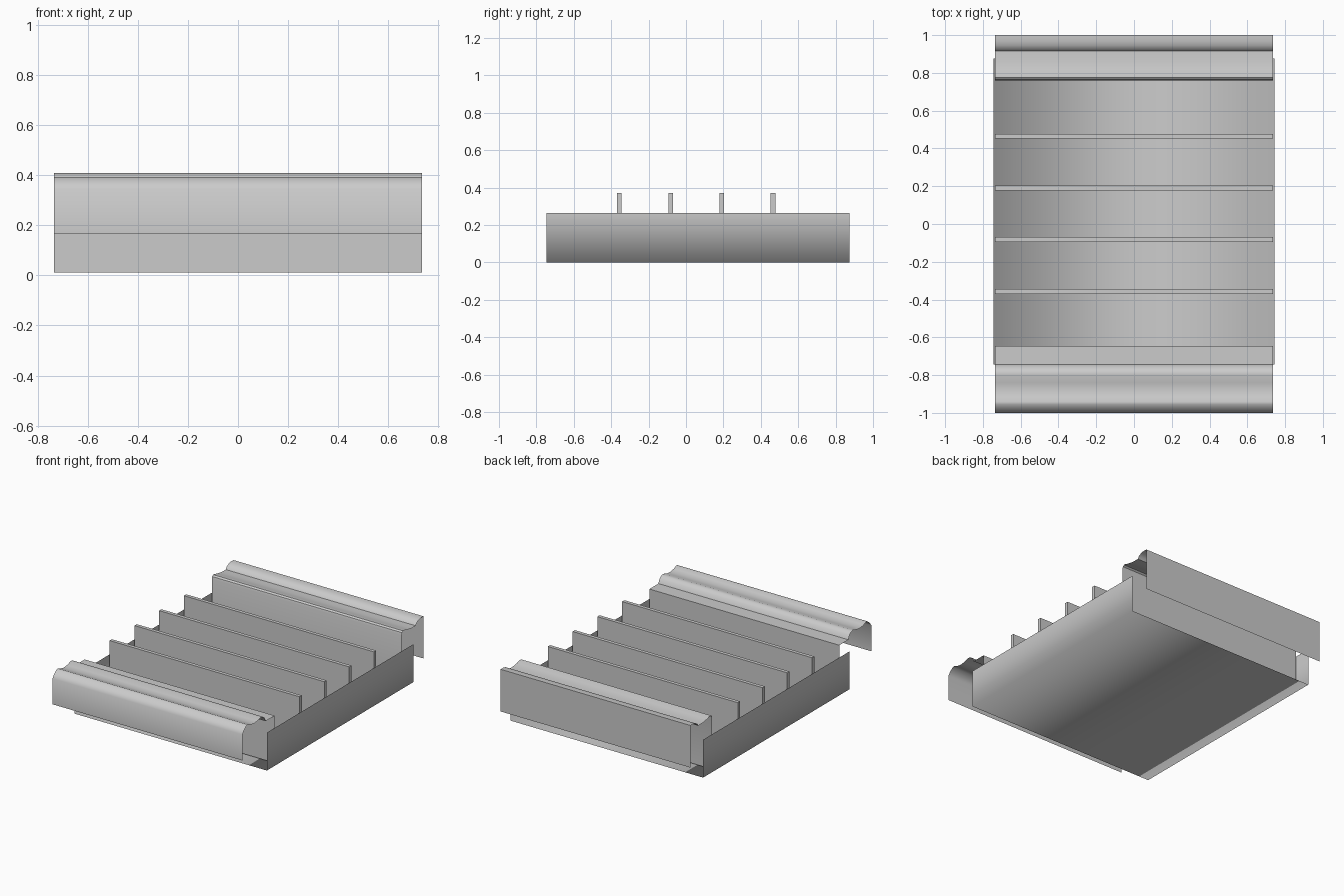
import bpy
import math

if "Cube" in bpy.data.objects:
    bpy.data.objects.remove(bpy.data.objects["Cube"])


def sheet(name, profile, axis, start, end, angle=None):
    """Sweep an open 2D profile (horizontal, z) along x or y as a thin sheet."""
    verts = []
    for s in (start, end):
        for h, z in profile:
            verts.append((s, h, z) if axis == 'x' else (h, s, z))
    n = len(profile)
    faces = []
    for i in range(n - 1):
        f = (i, i + 1, n + i + 1, n + i)
        faces.append(f if axis == 'x' else f[::-1])
    mesh = bpy.data.meshes.new(name)
    mesh.from_pydata(verts, [], faces)
    obj = bpy.data.objects.new(name, mesh)
    bpy.context.collection.objects.link(obj)
    bpy.ops.object.select_all(action='DESELECT')
    obj.select_set(True)
    bpy.context.view_layer.objects.active = obj
    if angle is None:
        bpy.ops.object.shade_smooth()
    else:
        bpy.ops.object.shade_smooth_by_angle(angle=math.radians(angle))
    return obj


HALF_W = 0.735

# Open-ended tray: floor and two side walls, softly shaded across the bends
sheet("tray", [(0.745, 0.265), (0.745, 0.0), (-0.745, 0.0), (-0.745, 0.265)],
      'y', -0.745, 0.875)

# Front rail: hanging lip, bevel, shallow cove, bead, flat ledge, inner wall
front_profile = [
    (-1.0, 0.165), (-1.0, 0.345), (-0.985, 0.368), (-0.955, 0.392), (-0.94, 0.393),
    (-0.915, 0.382), (-0.88, 0.375), (-0.84, 0.378), (-0.80, 0.39),
    (-0.78, 0.388), (-0.757, 0.372), (-0.745, 0.343),
    (-0.645, 0.343), (-0.645, 0.012)]
sheet("front_rail", front_profile[::-1], 'x', -HALF_W, HALF_W, 35)

# Back rail: inner wall, rounded bead, shallow cove, step, hanging lip
back_profile = [
    (0.76, 0.012), (0.76, 0.37), (0.764, 0.385), (0.775, 0.394), (0.79, 0.393),
    (0.82, 0.384), (0.865, 0.377), (0.915, 0.376),
    (0.925, 0.392), (0.945, 0.404), (0.97, 0.41), (1.0, 0.41), (1.0, 0.115)]
sheet("back_rail", back_profile[::-1], 'x', -HALF_W, HALF_W, 35)

# Four upright dividers
for i, y in enumerate((-0.357, -0.082, 0.191, 0.465)):
    bpy.ops.mesh.primitive_cube_add(size=1, location=(0, y, 0.191))
    divider = bpy.context.object
    divider.name = f"divider_{i + 1}"
    divider.scale = (2 * HALF_W, 0.025, 0.358)
    bpy.ops.object.transform_apply(location=False, rotation=False, scale=True)
